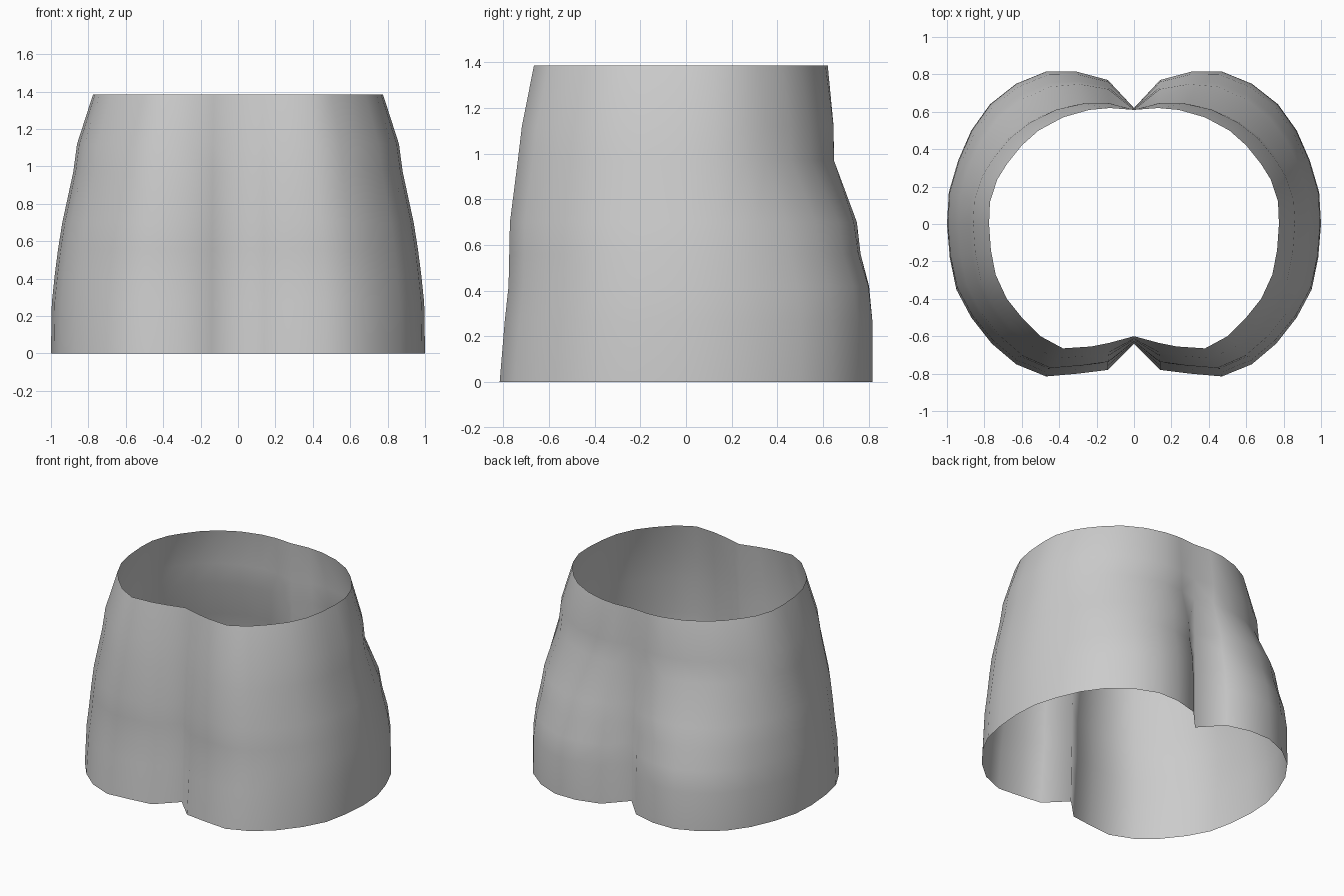
import bpy
import bmesh
import math

cube = bpy.data.objects.get("Cube")
if cube:
    bpy.data.objects.remove(cube, do_unlink=True)

# Half outlines of the hem and the waist, front centre round to back centre
HEM = [(0, -.64), (.14, -.78), (.3, -.8), (.47, -.815), (.63, -.75), (.76, -.64),
       (.87, -.5), (.95, -.35), (.985, -.18), (1, 0), (.99, .17), (.94, .34),
       (.87, .5), (.77, .64), (.63, .75), (.47, .815), (.31, .815), (.14, .77), (0, .62)]
WAIST = [(0, -.6), (.13, -.635), (.23, -.655), (.38, -.665), (.5, -.6), (.6, -.5),
         (.68, -.4), (.74, -.27), (.765, -.14), (.775, 0), (.77, .12), (.73, .24),
         (.68, .32), (.6, .42), (.51, .5), (.38, .57), (.24, .61), (.13, .62), (0, .61)]

# Height, then how far the sides, front and back have moved from hem to waist
LEVELS = [(0, 0, 0, 0), (.27, .02, .15, 0), (.42, .09, .26, .07), (.56, .17, .28, .25),
          (.7, .27, .3, .33), (.97, .53, .53, .82), (1.12, .62, .65, .83), (1.385, 1, 1, 1)]


def make_material(name, color):
    material = bpy.data.materials.new(name)
    material.use_nodes = True
    material.diffuse_color = color
    material.node_tree.nodes["Principled BSDF"].inputs["Base Color"].default_value = color
    return material


def blend(start, end, amount):
    return start + (end - start) * amount


def half_ring(bm, level):
    """One row of vertices on the model's left half."""
    height, side, front, back = level
    row = []
    for (hem_x, hem_y), (waist_x, waist_y) in zip(HEM, WAIST):
        depth = front if hem_y < 0 else back
        row.append(bm.verts.new((blend(hem_x, waist_x, side),
                                 blend(hem_y, waist_y, depth), height)))
    return row


def build_skirt():
    """Loft the open half shell through all levels, then mirror it."""
    bm = bmesh.new()
    rows = [half_ring(bm, level) for level in LEVELS]
    for lower, upper in zip(rows, rows[1:]):
        for i in range(len(lower) - 1):
            bm.faces.new((lower[i], lower[i + 1], upper[i + 1], upper[i]))
    mesh = bpy.data.meshes.new("skirt")
    bm.to_mesh(mesh)
    bm.free()
    skirt = bpy.data.objects.new("skirt", mesh)
    bpy.context.collection.objects.link(skirt)
    mirror = skirt.modifiers.new("mirror", "MIRROR")
    mirror.use_axis[0] = True
    mirror.use_clip = True
    return skirt


skirt = build_skirt()
skirt.data.materials.append(make_material("light grey cloth", (.6, .6, .6, 1)))

# Smooth cloth with sharp centre pleats
bpy.ops.object.select_all(action="DESELECT")
skirt.select_set(True)
bpy.context.view_layer.objects.active = skirt
bpy.ops.object.shade_smooth_by_angle(angle=math.radians(50))
